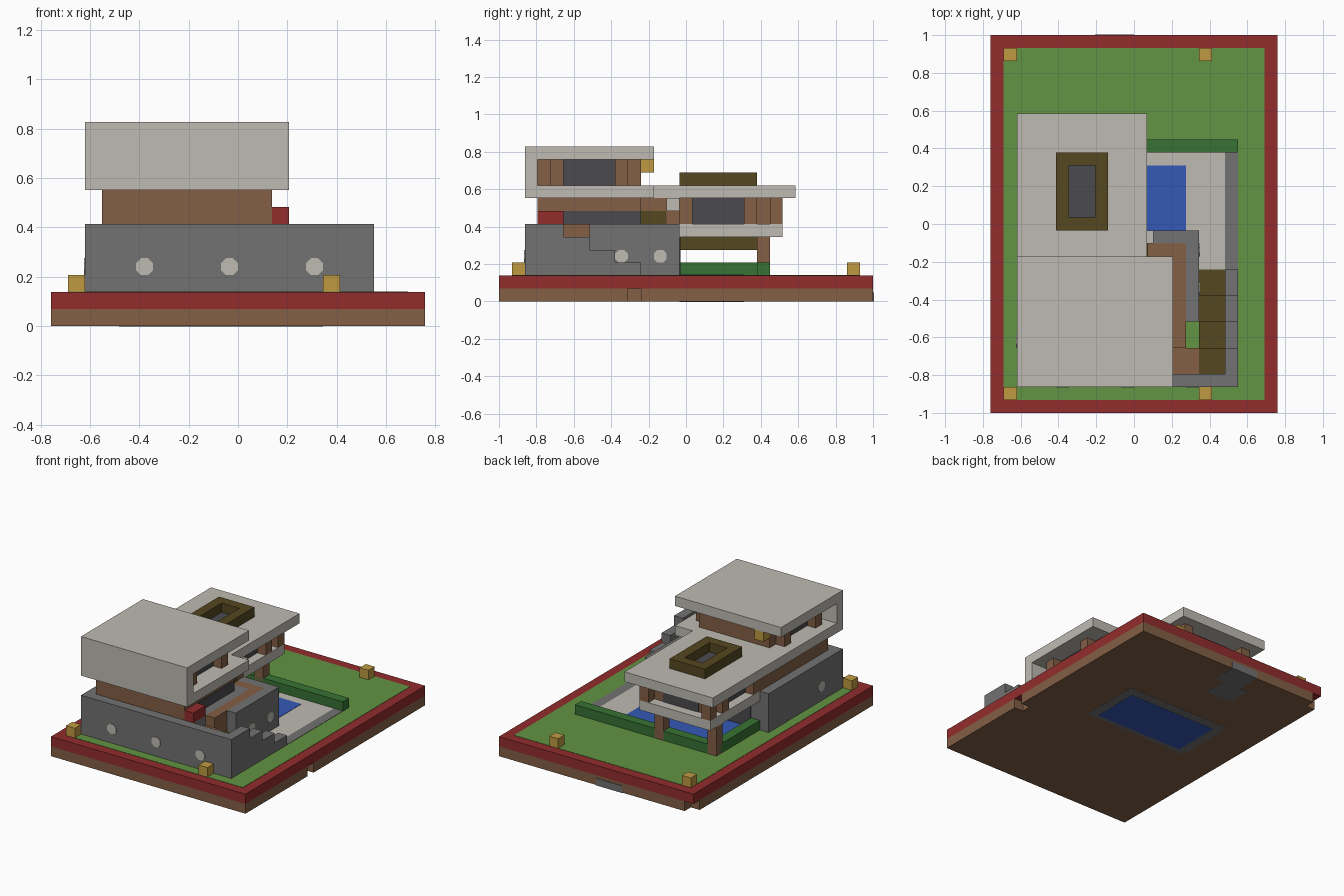
import bpy, bmesh, math
from mathutils import Matrix, Vector

cube = bpy.data.objects.get("Cube")
if cube:
    bpy.data.objects.remove(cube)

U = 2 / 29          # one building block
NX, NY = 22, 29     # footprint in blocks
T = 0.06            # thickness of thin plates, in blocks


def material(name, hexcode):
    channels = [int(hexcode[i:i + 2], 16) / 255 for i in (0, 2, 4)]
    lin = [c / 12.92 if c <= 0.04045 else ((c + 0.055) / 1.055) ** 2.4 for c in channels]
    m = bpy.data.materials.new(name)
    m.use_nodes = True
    m.diffuse_color = (*lin, 1)
    m.node_tree.nodes["Principled BSDF"].inputs["Base Color"].default_value = (*lin, 1)
    return m


red = material("brick red", "922C2D")
grass = material("lawn green", "629442")
light = material("pale concrete", "BFBBB3")
grey = material("grey stone", "727272")
brown = material("brown wood", "835F45")
olive = material("dark olive wood", "554720")
blue = material("pool blue", "3459B6")
glass = material("dark glass", "4B4A4F")
hedge_green = material("hedge green", "377233")
yellow = material("lamp yellow", "BF9A41")


def finish(bm, name, mat):
    mesh = bpy.data.meshes.new(name)
    bm.to_mesh(mesh)
    bm.free()
    mesh.materials.append(mat)
    ob = bpy.data.objects.new(name, mesh)
    bpy.context.collection.objects.link(ob)


def point(x, y, z):
    return Vector(((x - NX / 2) * U, (y - NY / 2) * U, z * U))


def build(name, mat, *boxes):
    """Each box is (x0, x1, y0, y1, z0, z1) in blocks."""
    bm = bmesh.new()
    for x0, x1, y0, y1, z0, z1 in boxes:
        mid = point((x0 + x1) / 2, (y0 + y1) / 2, (z0 + z1) / 2)
        size = Matrix.Diagonal(((x1 - x0) * U, (y1 - y0) * U, (z1 - z0) * U, 1))
        bmesh.ops.create_cube(bm, size=1, matrix=Matrix.Translation(mid) @ size)
    finish(bm, name, mat)


def porthole(name, x, y, z, axis):
    """Thin eight-sided window plate facing along the axis."""
    bm = bmesh.new()
    turn = Matrix.Rotation(math.pi / 2, 4, 'Y' if axis == 'X' else 'X')
    spin = Matrix.Rotation(math.pi / 8, 4, 'Z')
    r = 0.5 * U / math.cos(math.pi / 8)
    bmesh.ops.create_cone(bm, cap_ends=True, segments=8, radius1=r, radius2=r,
                          depth=2 * T * U, matrix=Matrix.Translation(point(x, y, z)) @ turn @ spin)
    finish(bm, name, light)


# Ground slab with two missing edge blocks, border and lawn
build("earth", brown, (0, 21, 0, 28, 0, 1), (21, 22, 0, 10, 0, 1),
      (21, 22, 11, 29, 0, 1), (1, 21, 28, 29, 0, 1))
build("border", red, (0, 22, 0, 29, 1, 2))
build("lawn", grass, (1, 21, 1, 28, 1.5, 2 + T / 2))

# Pool, paving and buried stones
build("terrace_paving", light, (12, 18, 11, 20, 1.5, 2 + T))
build("paving_edge", grey, (18, 19, 11, 20, 1.5, 2 + T), (4, 12, 14, 20, 1.5, 2 + T))
build("pool_water", blue, (5, 15, 14, 19, 1.5, 2 + 1.5 * T), (5, 15, 14, 19, -T / 2, 0.5))
build("pool_basin", grey, (4, 16, 13.5, 20, -T / 4, 0.5))
build("buried_stones", grey, (8, 11, 26.5, 29 + T, -T / 4, 0.7),
      (7, 10, 24, 26.5, -T / 4, 0.5))

# Hedge around the pool
build("hedge", hedge_green, (3, 19, 20, 21, 2, 3), (3, 4, 14, 20, 2, 3))

# Lamps at the corners and one under the eave
build("lamps", yellow, *[(x, x + 1, y, y + 1, 2, 3) for x in (1, 16) for y in (1, 27)],
      (4, 5, 11, 12, 10, 11))

# Ground floor, outer walls and stepped stair wall
build("ground_floor", grey, (2, 12, 2, 14, 2, 6), (12, 14, 2, 12, 2, 6),
      (14, 19, 2, 3, 2, 6), (15, 16, 7, 14, 2, 6), (12, 15, 13, 14, 2, 6))
build("stair_wall", grey, (18, 19, 3, 5, 2, 6), (18, 19, 5, 7, 2, 5),
      (18, 19, 7, 9, 2, 4), (18, 19, 9, 11, 2, 3))
build("stairs", olive, (16, 18, 3, 5, 2, 5), (16, 18, 5, 7, 2, 4),
      (16, 18, 7, 9, 2, 3), (16, 18, 9, 11, 1.5, 2 + T))
build("terrace_deck", brown, (14, 15, 5, 13, 2, 6), (12, 14, 12, 13, 2, 6),
      (14, 16, 3, 5, 2, 5))
for x in (5.5, 10.5, 15.5):
    porthole("front_porthole", x, 2, 3.5, 'Y')
for y in (9.5, 12.5):
    porthole("terrace_porthole", 16, y, 3.5, 'X')
porthole("side_porthole", 2, 5.5, 3.5, 'X')
build("garden_window", glass, (4, 11, 13.5, 14 + T, 2, 5))

# Middle floor
build("middle_walls", brown, (3, 13, 3, 11, 6, 8), (3, 12, 11, 14, 6, 8))
build("middle_window", glass, (12.5, 13 + T, 5, 11, 6, 7))
build("terrace_door", olive, (11.5, 12 + T, 11, 13, 6, 7))
build("porch_light", light, (12, 12.5, 13, 14, 7, 8))
build("terrace_seat", red, (13, 14, 3, 5, 6, 7))

# Upper floor: slab, front wall and roof wrap around the room
build("upper_shell", light, (2, 14, 2, 12, 8, 9), (2, 14, 2, 3, 9, 11), (2, 14, 2, 12, 11, 12))
build("upper_room", brown, (4, 12, 3, 11, 9, 11),
      *[(x, x + 1, y, y + 1, 9, 11) for x in (3, 12) for y in (4, 9)])
build("upper_windows", glass, (4 - T, 12 + T, 5, 9, 9, 11))

# Rear wing: floor slab, roof, glazed room and posts
build("rear_slab", light, (3, 11, 14, 22, 5, 6))
build("rear_roof", light, (2, 12, 12, 23, 8, 9))
build("rear_room", brown, (4, 10, 14, 21, 6, 8),
      *[(x, x + 1, y, y + 1, 6, 8) for x in (3, 10) for y in (14, 19, 21)])
build("rear_windows", glass, (4 - T, 10 + T, 15, 19, 6, 8), (5, 9, 20, 21 + T, 6, 8))
build("rear_posts", brown, (3, 4, 20, 21.02, 2, 5), (9, 10, 20, 21.02, 2, 5))


def frame(z):
    return [(5, 6, 14, 20, z, z + 1), (8, 9, 14, 20, z, z + 1),
            (6, 8, 14, 15, z, z + 1), (6, 8, 19, 20, z, z + 1)]


# Skylight on the roof and matching frame below the slab
build("skylight_frames", olive, *frame(9), *frame(4))
build("skylight_glass", glass, (6, 8, 15, 19, 8.5, 9 + T), (6, 8, 15, 19, 5 - T, 5.5))
